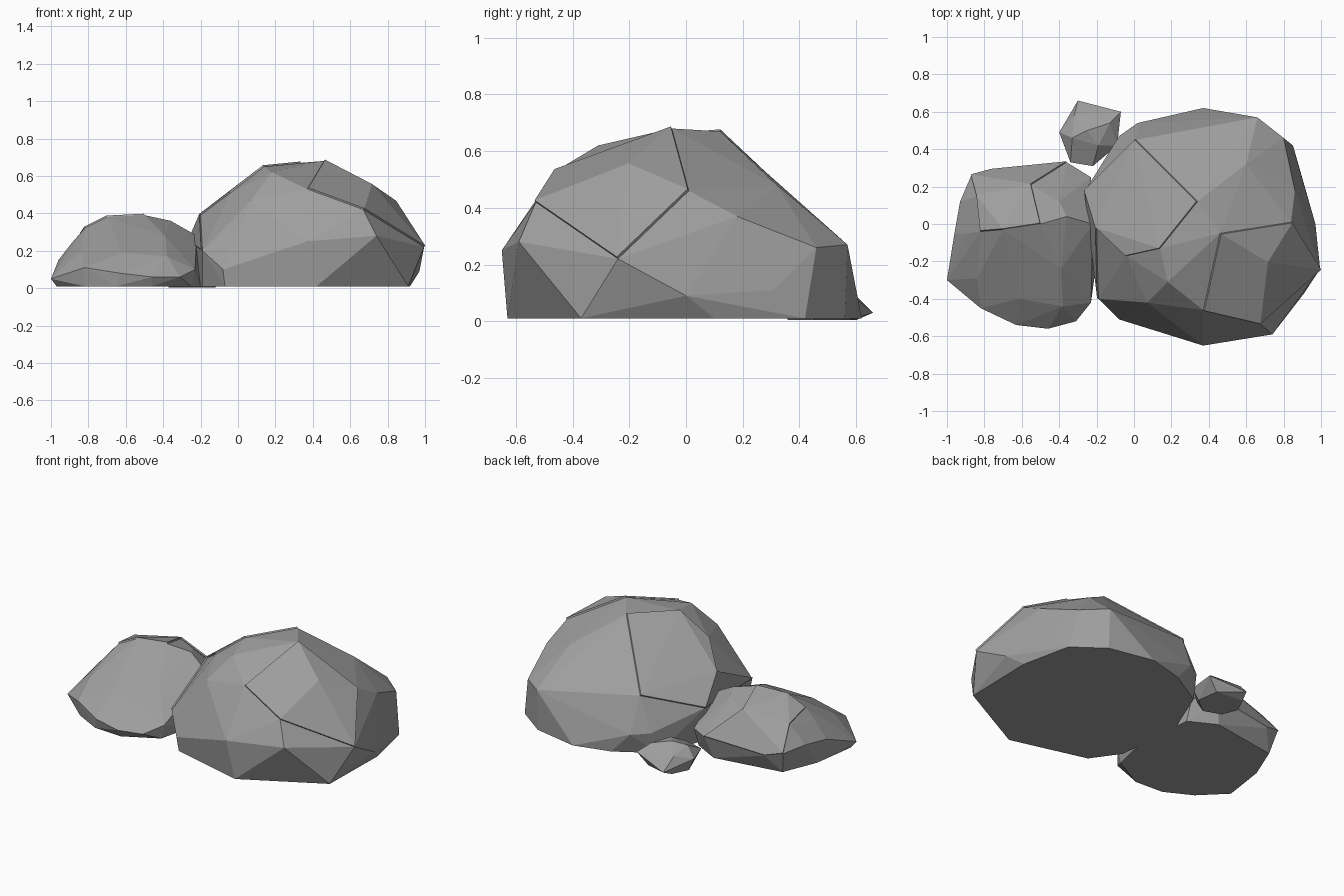
import bpy, bmesh
from mathutils import Vector
from math import radians

# dark grey stone
stone = bpy.data.materials.new("stone")
stone.diffuse_color = (0.35, 0.35, 0.35, 1)


def rock(name, base_z, base, shell, slabs=()):
    """Faceted boulder: hull of a flat footprint and key corners, with raised slabs forming cracks."""
    bm = bmesh.new()
    for x, y in base:
        bm.verts.new((x, y, base_z))
    for p in shell:
        bm.verts.new(p)
    res = bmesh.ops.convex_hull(bm, input=bm.verts[:])
    junk = [g for g in set(res["geom_interior"]) | set(res["geom_unused"])
            if isinstance(g, bmesh.types.BMVert)]
    bmesh.ops.delete(bm, geom=junk, context='VERTS')
    bmesh.ops.dissolve_limit(bm, angle_limit=radians(3), verts=bm.verts[:], edges=bm.edges[:])
    # raise slabs: faces turned towards a direction and centred near a point
    for direction, centre, radius in slabs:
        d, c = Vector(direction).normalized(), Vector(centre)
        bm.normal_update()
        faces = [f for f in bm.faces if f.normal.dot(d) > 0.6 and f.calc_area() > 0.003
                 and (f.calc_center_median() - c).length < radius]
        if not faces:
            continue
        out = bmesh.ops.extrude_face_region(bm, geom=faces)
        verts = [g for g in out["geom"] if isinstance(g, bmesh.types.BMVert)]
        bmesh.ops.delete(bm, geom=[f for f in faces if f.is_valid], context='FACES')
        bmesh.ops.translate(bm, verts=verts, vec=d * 0.01)
    bmesh.ops.recalc_face_normals(bm, faces=bm.faces[:])
    mesh = bpy.data.meshes.new(name)
    bm.to_mesh(mesh)
    bm.free()
    mesh.materials.append(stone)
    obj = bpy.data.objects.new(name, mesh)
    bpy.context.collection.objects.link(obj)
    return obj


# big boulder on the right
rock("large_rock", 0.01,
     [(0.92, 0.10), (0.91, -0.37), (0.42, -0.63), (-0.07, -0.50), (-0.19, -0.33), (-0.23, 0.10),
      (-0.10, 0.42), (0.14, 0.56), (0.37, 0.62), (0.66, 0.56), (0.85, 0.42)],
     [(0.97, 0.0, 0.09), (0.995, -0.24, 0.22), (0.74, -0.59, 0.28), (0.37, -0.65, 0.25),
      (-0.08, -0.51, 0.10), (-0.19, -0.40, 0.20), (-0.26, 0.18, 0.25), (-0.20, -0.02, 0.39),
      (-0.08, 0.47, 0.15), (0.02, 0.54, 0.14), (0.66, 0.57, 0.27), (0.80, 0.46, 0.26),
      (0.88, 0.31, 0.11), (0.86, 0.18, 0.37), (0.84, 0.01, 0.46), (0.60, 0.32, 0.48),
      (0.34, 0.12, 0.67), (0.46, -0.05, 0.68), (0.14, -0.13, 0.65), (0.18, -0.31, 0.62),
      (0.37, -0.46, 0.53), (0.67, -0.53, 0.42), (0.01, 0.45, 0.36), (-0.04, -0.17, 0.51),
      (0.07, -0.42, 0.47), (0.71, -0.20, 0.55)],
     [((-0.7, 0.1, 0.7), (-0.05, 0.1, 0.4), 0.3),
      ((0.6, -0.4, 0.7), (0.68, -0.25, 0.48), 0.22)])

# medium boulder on the left
rock("medium_rock", 0.01,
     [(-0.97, -0.28), (-0.93, 0.0), (-0.84, 0.22), (-0.40, 0.29), (-0.23, 0.2), (-0.20, -0.2),
      (-0.25, -0.42), (-0.46, -0.53), (-0.65, -0.52), (-0.82, -0.43)],
     [(-1.0, -0.30, 0.05), (-0.96, -0.05, 0.15), (-0.93, 0.12, 0.17), (-0.87, 0.26, 0.15),
      (-0.76, 0.29, 0.12), (-0.36, 0.33, 0.15), (-0.23, 0.25, 0.14), (-0.22, 0.0, 0.28),
      (-0.23, -0.42, 0.10), (-0.31, -0.52, 0.06), (-0.46, -0.56, 0.06), (-0.63, -0.54, 0.08),
      (-0.82, -0.45, 0.11), (-0.84, 0.15, 0.29), (-0.89, -0.05, 0.24), (-0.82, -0.04, 0.32),
      (-0.70, -0.03, 0.38), (-0.50, 0.0, 0.39), (-0.36, 0.04, 0.36), (-0.55, 0.21, 0.33),
      (-0.40, 0.12, 0.34), (-0.39, -0.24, 0.28), (-0.38, -0.44, 0.17), (-0.62, -0.40, 0.19),
      (-0.84, -0.29, 0.20)],
     [((-0.3, 0.5, 0.8), (-0.66, 0.14, 0.3), 0.2)])

# small stone at the back
rock("small_rock", 0.004,
     [(-0.32, 0.60), (-0.14, 0.58), (-0.12, 0.44), (-0.22, 0.36), (-0.33, 0.40), (-0.37, 0.50)],
     [(-0.30, 0.66, 0.03), (-0.07, 0.60, 0.08), (-0.40, 0.49, 0.08), (-0.34, 0.33, 0.07),
      (-0.22, 0.31, 0.08), (-0.09, 0.42, 0.08), (-0.32, 0.58, 0.11), (-0.13, 0.54, 0.13),
      (-0.33, 0.46, 0.14), (-0.19, 0.42, 0.14), (-0.25, 0.50, 0.16)])
